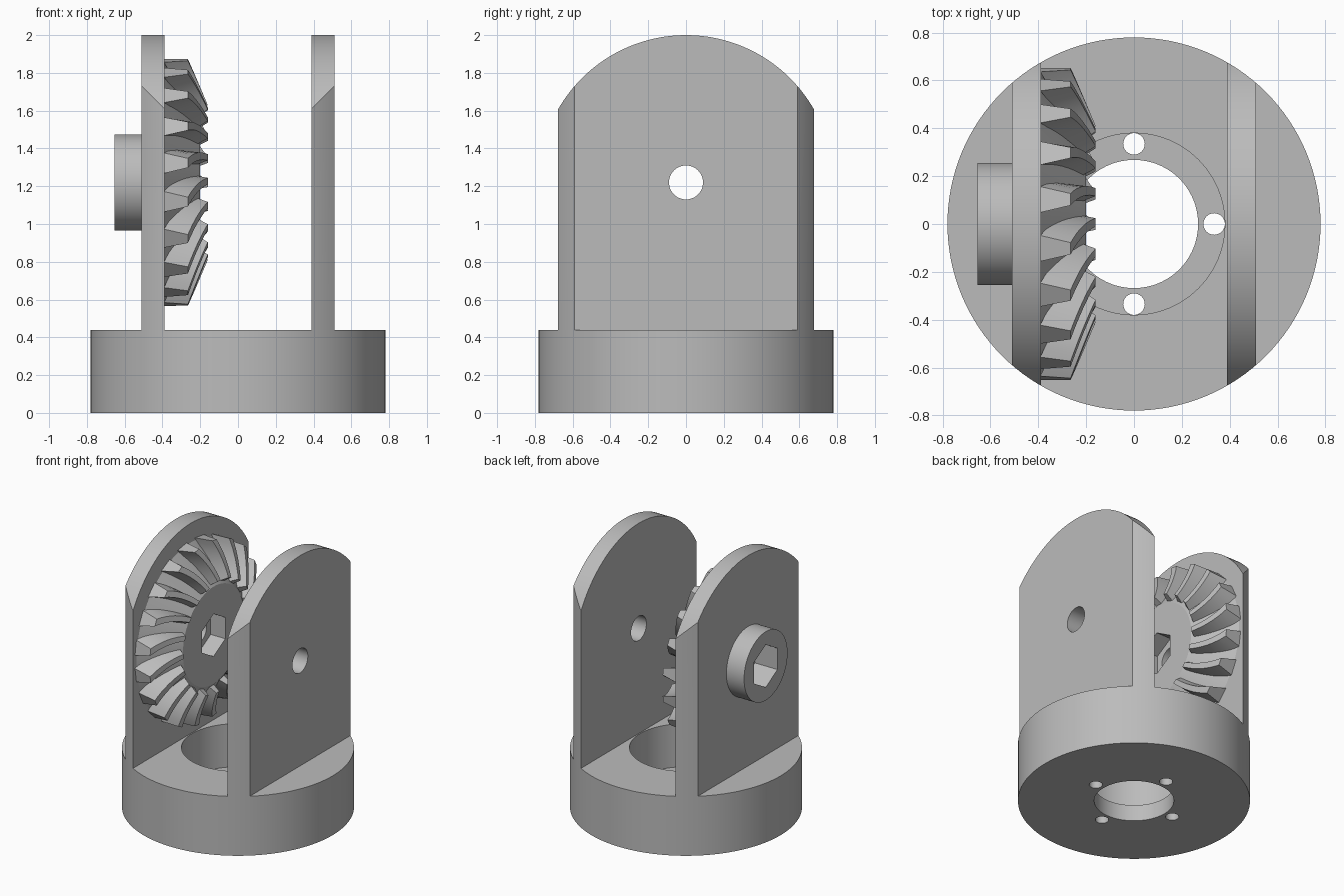
import bpy, bmesh
from math import sin, cos, pi, radians

if "Cube" in bpy.data.objects:
    bpy.data.objects.remove(bpy.data.objects["Cube"])

AXLE = 1.22     # height of the cross axle
R = 0.78        # outer radius of the yoke

metal = bpy.data.materials.new("grey metal")
metal.use_nodes = True
colour = (0.5, 0.5, 0.5, 1)
metal.diffuse_color = colour
metal.node_tree.nodes["Principled BSDF"].inputs["Base Color"].default_value = colour


def finish(name, bm):
    bmesh.ops.recalc_face_normals(bm, faces=bm.faces)
    mesh = bpy.data.meshes.new(name)
    bm.to_mesh(mesh)
    bm.free()
    mesh.materials.append(metal)
    ob = bpy.data.objects.new(name, mesh)
    bpy.context.collection.objects.link(ob)
    return ob


def circle(r, n=96, u=0.0, v=0.0, start=0.0):
    return [(u + r * cos(start + 2 * pi * i / n), v + r * sin(start + 2 * pi * i / n))
            for i in range(n)]


def loft(bm, rings):
    """Skin closed rings of equal length and cap both ends."""
    rows = [[bm.verts.new(p) for p in ring] for ring in rings]
    n = len(rows[0])
    for a, b in zip(rows, rows[1:]):
        for i in range(n):
            j = (i + 1) % n
            bm.faces.new((a[i], a[j], b[j], b[i]))
    bm.faces.new(rows[0])
    bm.faces.new(rows[-1])


def solid(name, axis, sections):
    """Sections are (position along axis, outline) pairs."""
    place = {"x": lambda h, p: (h, p[0], p[1]), "z": lambda h, p: (p[0], p[1], h)}[axis]
    bm = bmesh.new()
    loft(bm, [[place(h, p) for p in outline] for h, outline in sections])
    return finish(name, bm)


def prism(name, axis, low, high, outline):
    return solid(name, axis, [(low, outline), (high, outline)])


def cut(ob, cutters, operation="DIFFERENCE"):
    for cutter in cutters:
        mod = ob.modifiers.new("cut", "BOOLEAN")
        mod.operation = operation
        mod.solver = "EXACT"
        mod.object = cutter
        bpy.context.view_layer.update()
        graph = bpy.context.evaluated_depsgraph_get()
        mesh = bpy.data.meshes.new_from_object(ob.evaluated_get(graph))
        ob.modifiers.clear()
        ob.data = mesh
        bpy.data.objects.remove(cutter)


def bore():
    return prism("bore_cutter", "x", -1, 1, circle(0.09, 48, 0, AXLE))


def hexagon(low, high):
    return prism("hex_cutter", "x", low, high, circle(0.158, 6, 0, AXLE, pi / 2))


# Round base with a pocket, a centre hole and four bolt holes
base = prism("base", "z", 0, 0.44, circle(R, 128))
bolts = [prism("bolt_cutter", "z", -0.1, 0.3, circle(0.045, 32, x, y))
         for x, y in circle(0.335, 4)]
cut(base, [prism("pocket_cutter", "z", 0.12, 0.6, circle(0.38)),
           prism("hole_cutter", "z", -0.1, 0.3, circle(0.268))] + bolts)

# Two upright cheeks, rounded about the axle and trimmed to the base cylinder
arch = [(R * cos(pi * i / 64), AXLE + R * sin(pi * i / 64)) for i in range(65)]
arch += [(-R, 0.435), (R, 0.435)]
cheeks = []
for name, low, high in (("right_cheek", -0.51, -0.388), ("left_cheek", 0.388, 0.51)):
    cheek = prism(name, "x", low, high, arch)
    cut(cheek, [prism("trim_cutter", "z", 0.2, 2.2, circle(R, 128))], "INTERSECT")
    cut(cheek, [bore()])
    cheeks.append(cheek)
cut(cheeks[0], [hexagon(-0.6, -0.47)])

# Outer boss with hexagonal socket
boss = prism("boss", "x", -0.655, -0.508, circle(0.255, 96, 0, AXLE))
cut(boss, [hexagon(-0.8, -0.4)])

# Bevel gear body with hexagonal socket
gear = solid("gear_body", "x", [(-0.39, circle(0.64, 96, 0, AXLE)),
                                (-0.2, circle(0.36, 96, 0, AXLE))])
cut(gear, [hexagon(-0.32, 0), bore()])


# Spiral teeth: each a tapering bar swept from the rim to the face
def mix(a, b, t):
    return a + (b - a) * t


TEETH, STEPS = 20, 8
bm = bmesh.new()
for k in range(TEETH):
    rings = []
    for s in range(STEPS + 1):
        t = s / STEPS
        middle = radians(9 + 360 / TEETH * k - 10 * t * (1.35 - 0.35 * t))
        root = (mix(-0.392, -0.24, t), mix(0.655, 0.36, t), mix(0.11, 0.065, t))
        tip = (mix(-0.265, -0.16, t), mix(0.657, 0.41, t), mix(0.05, 0.035, t))
        ring = []
        for (x, r, width), side in ((root, -1), (root, 1), (tip, 1), (tip, -1)):
            a = middle + side * width / 2 / r
            ring.append((x, r * cos(a), AXLE + r * sin(a)))
        rings.append(ring)
    loft(bm, rings)
teeth = finish("gear_teeth", bm)

# Smooth round surfaces, sharp edges kept
for ob in [base, boss, gear, teeth] + cheeks:
    bpy.ops.object.select_all(action="DESELECT")
    ob.select_set(True)
    bpy.context.view_layer.objects.active = ob
    bpy.ops.object.shade_smooth_by_angle(angle=radians(30))
